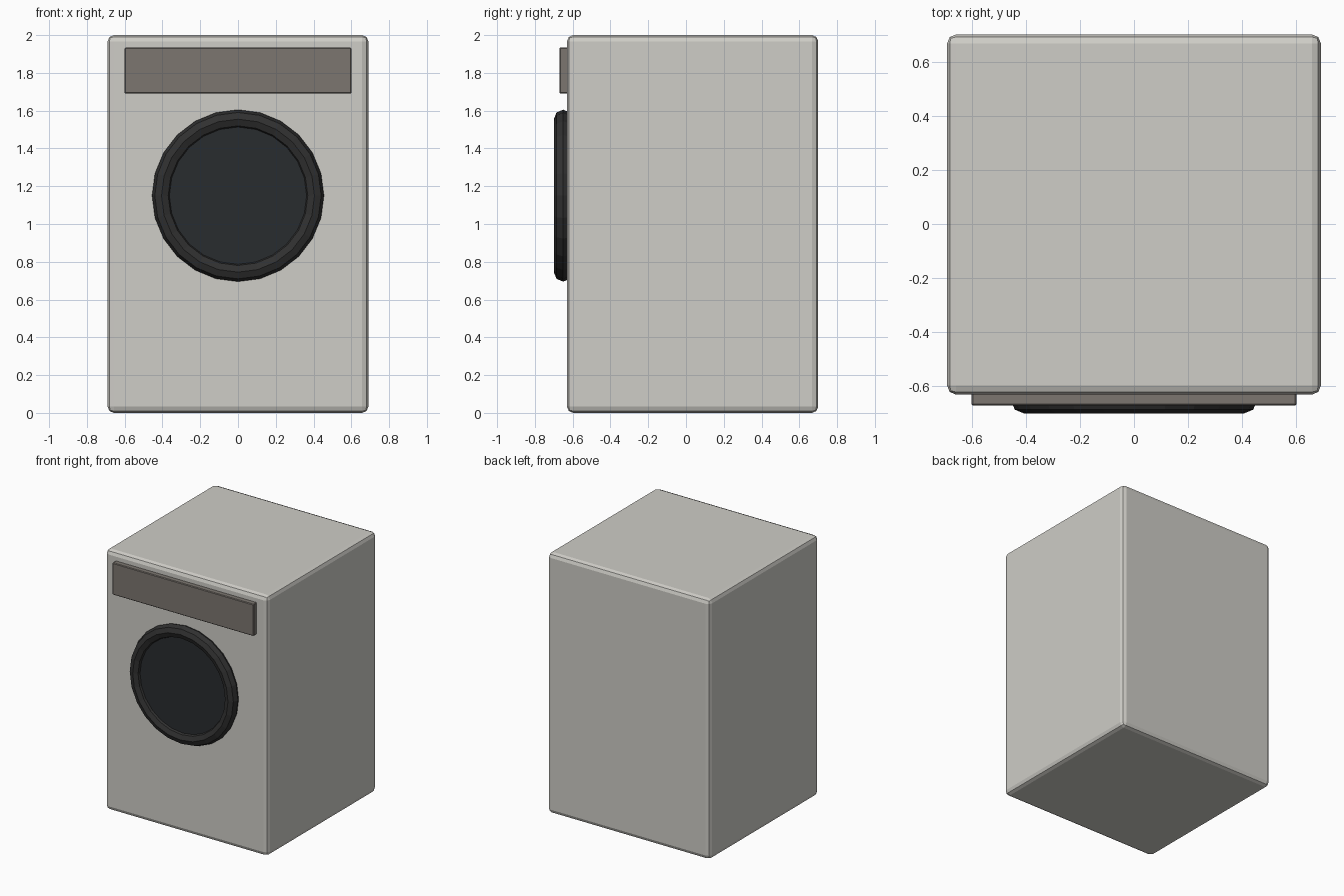
import bpy
from math import pi

if "Cube" in bpy.data.objects:
    bpy.data.objects.remove(bpy.data.objects["Cube"])


def paint(obj, name, color):
    mat = bpy.data.materials.new(name)
    mat.diffuse_color = (*color, 1)
    mat.use_nodes = True
    mat.node_tree.nodes["Principled BSDF"].inputs["Base Color"].default_value = mat.diffuse_color
    obj.data.materials.append(mat)


def box(name, lo, hi, bevel, segments, color):
    bpy.ops.mesh.primitive_cube_add(size=1, location=[(a + b) / 2 for a, b in zip(lo, hi)])
    obj = bpy.context.object
    obj.name = name
    obj.scale = [b - a for a, b in zip(lo, hi)]
    bpy.ops.object.transform_apply(location=False, rotation=False, scale=True)
    mod = obj.modifiers.new("rounded_edges", 'BEVEL')
    mod.width = bevel
    mod.segments = segments
    paint(obj, name + "_paint", color)
    return obj


# Cabinet
box("cabinet", (-0.69, -0.63, 0), (0.69, 0.70, 2), 0.033, 2, (0.62, 0.61, 0.57))

# Control panel
box("control_panel", (-0.6, -0.67, 1.69), (0.6, -0.60, 1.935), 0.005, 1, (0.2, 0.18, 0.16))

# Round door: rim and recessed glass
SIDES, DOOR_Z = 24, 1.15
bpy.ops.mesh.primitive_torus_add(major_segments=SIDES, minor_segments=8, major_radius=0.405,
                                 minor_radius=0.05, location=(0, -0.65, DOOR_Z),
                                 rotation=(pi / 2, 0, 0))
rim = bpy.context.object
rim.name = "door_rim"
paint(rim, "rim_paint", (0.03, 0.03, 0.03))

bpy.ops.mesh.primitive_cylinder_add(vertices=SIDES, radius=0.37, depth=0.06,
                                    location=(0, -0.64, DOOR_Z), rotation=(pi / 2, 0, 0))
glass = bpy.context.object
glass.name = "door_glass"
paint(glass, "glass_paint", (0.022, 0.025, 0.028))
